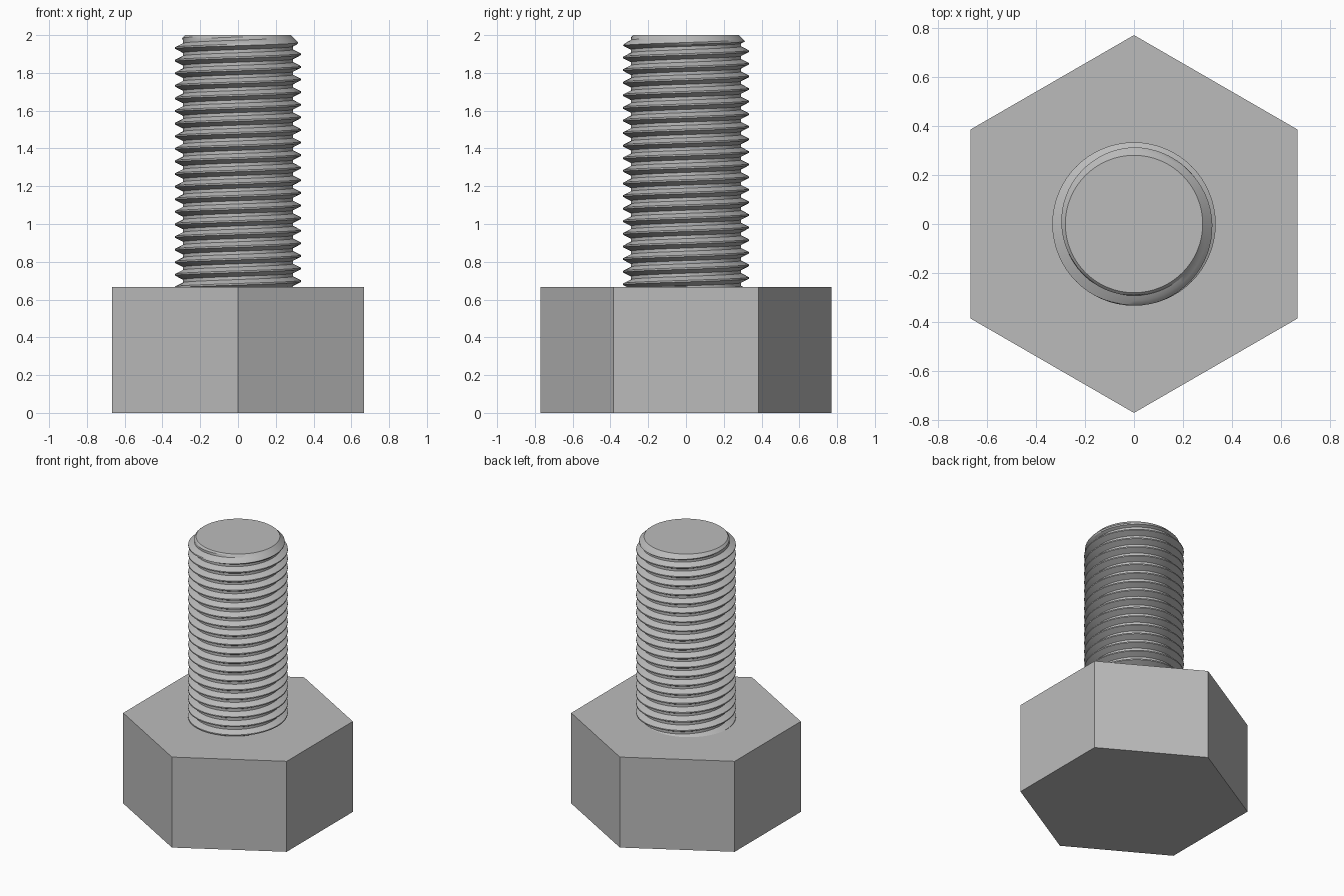
import bpy, bmesh
from math import cos, sin, pi, radians

cube = bpy.data.objects.get("Cube")
if cube:
    bpy.data.objects.remove(cube)

steel = bpy.data.materials.new("steel_grey")
steel.use_nodes = True
GREY = (0.5, 0.5, 0.5, 1)
steel.diffuse_color = GREY
steel.node_tree.nodes["Principled BSDF"].inputs["Base Color"].default_value = GREY

HEAD_TOP, TOP = 0.667, 2.0
HEAD_RADIUS = 0.77
PITCH, MAJOR, MINOR, TIP = 0.0667, 0.333, 0.292, 0.28
SEGMENTS = 64
CREST_Z = 1.965          # height of one crest on the +x side


def add_object(name, bm):
    mesh = bpy.data.meshes.new(name)
    bm.to_mesh(mesh)
    bm.free()
    mesh.materials.append(steel)
    obj = bpy.data.objects.new(name, mesh)
    bpy.context.collection.objects.link(obj)
    return obj


# Hexagonal head, corners on the y axis
bm = bmesh.new()
ring = [bm.verts.new((HEAD_RADIUS * sin(i * pi / 3), HEAD_RADIUS * cos(i * pi / 3), 0))
        for i in range(6)]
base = bm.faces.new(ring)
walls = bmesh.ops.extrude_face_region(bm, geom=[base])
bmesh.ops.translate(bm, vec=(0, 0, HEAD_TOP),
                    verts=[g for g in walls["geom"] if isinstance(g, bmesh.types.BMVert)])
bmesh.ops.recalc_face_normals(bm, faces=bm.faces)
add_object("hex_head", bm)

# One pitch of the thread: (fraction of pitch, depth) around the crest
profile = [(-0.375, 1), (-0.22, 0.5), (-0.0625, 0), (0.0625, 0), (0.22, 0.5), (0.375, 1)]
turns = int((TOP - HEAD_TOP) / PITCH) + 3
rows = [(CREST_Z + PITCH * (k + f), d) for k in range(2 - turns, 3) for f, d in profile]

# Threaded shank: each row follows the helix, trimmed at the head and by the end chamfer
bm = bmesh.new()
columns = []
for s in range(SEGMENTS + 1):
    angle = 2 * pi * s / SEGMENTS
    column = []
    for height, depth in rows:
        z = min(max(height + PITCH * s / SEGMENTS, HEAD_TOP - 0.01), TOP)
        r = min(MAJOR + (MINOR - MAJOR) * depth, TIP + TOP - z)
        column.append(bm.verts.new((r * cos(angle), r * sin(angle), z)))
    columns.append(column)
for a, b in zip(columns, columns[1:]):
    for i in range(len(rows) - 1):
        bm.faces.new((a[i], b[i], b[i + 1], a[i + 1]))
bmesh.ops.remove_doubles(bm, verts=bm.verts, dist=0.0002)
bmesh.ops.dissolve_degenerate(bm, dist=0.0002, edges=bm.edges)
bmesh.ops.recalc_face_normals(bm, faces=bm.faces)
shank = add_object("threaded_shank", bm)

# Flat end of the shank
bm = bmesh.new()
bmesh.ops.create_circle(bm, cap_ends=True, segments=SEGMENTS, radius=TIP)
bmesh.ops.translate(bm, vec=(0, 0, TOP), verts=bm.verts)
for f in bm.faces:
    if f.normal.z < 0:
        f.normal_flip()
add_object("shank_end", bm)

bpy.context.view_layer.objects.active = shank
shank.select_set(True)
bpy.ops.object.shade_smooth_by_angle(angle=radians(25))
